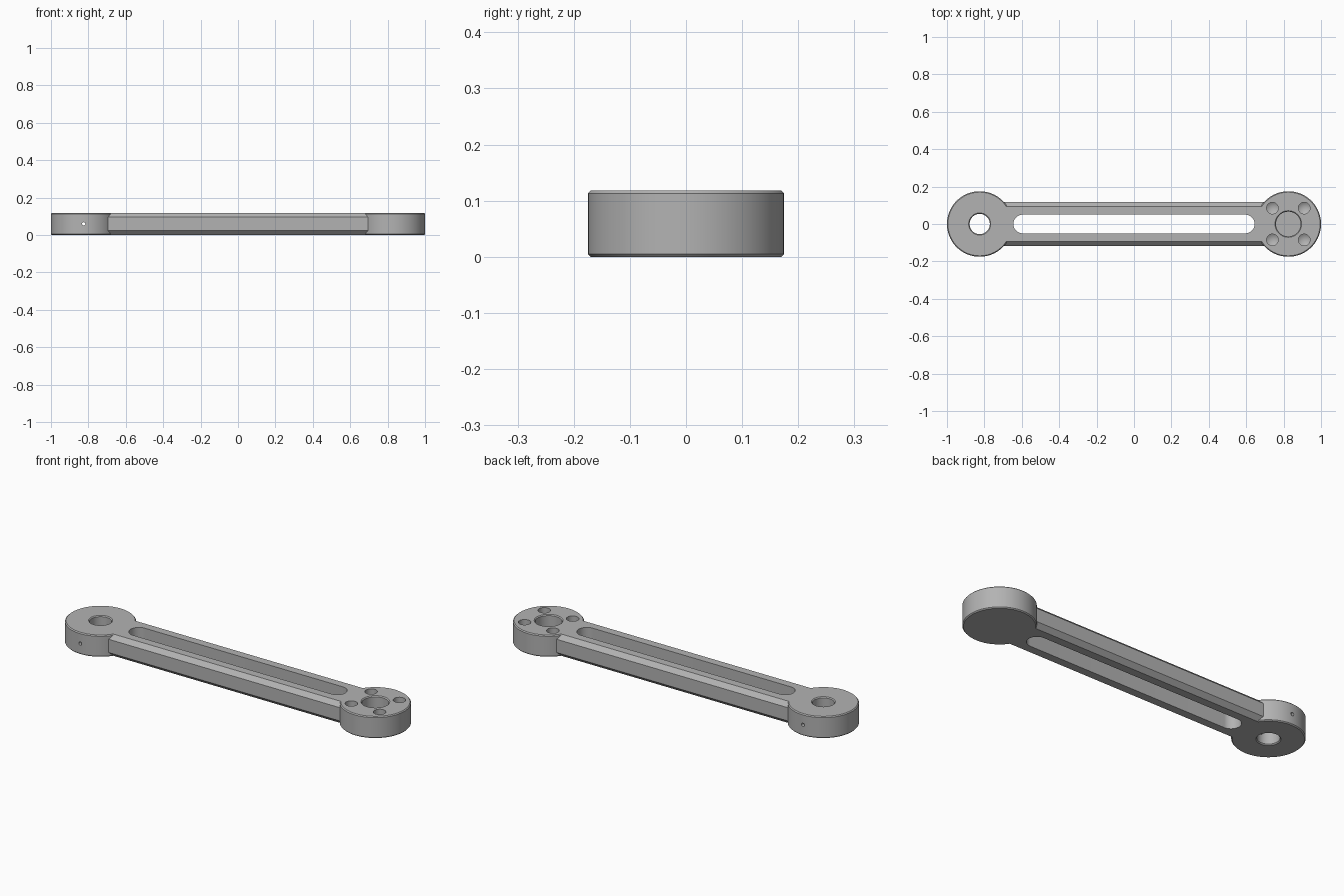
import bpy, bmesh
from math import cos, sin, pi, radians

cube = bpy.data.objects.get("Cube")
if cube:
    bpy.data.objects.remove(cube, do_unlink=True)

H = 0.118          # thickness
END = 0.825        # distance of each end boss from the middle
EDGE = 0.005       # small edge chamfer
HOLE, POCKET, SCREW = 0.054, 0.066, 0.031

metal = bpy.data.materials.new("grey metal")
metal.use_nodes = True
grey = (0.45, 0.45, 0.45, 1)
metal.diffuse_color = grey
metal.node_tree.nodes["Principled BSDF"].inputs["Base Color"].default_value = grey


def finish(name, bm):
    bmesh.ops.recalc_face_normals(bm, faces=bm.faces)
    mesh = bpy.data.meshes.new(name)
    bm.to_mesh(mesh)
    bm.free()
    mesh.materials.append(metal)
    obj = bpy.data.objects.new(name, mesh)
    bpy.context.collection.objects.link(obj)
    return obj


def lathe(name, profile, x, y=0, segments=96):
    """Closed turned solid from (radius, z) points, bottom to top."""
    bm = bmesh.new()
    rings = []
    for r, z in profile:
        n = segments if r else 1
        rings.append([bm.verts.new((x + r * cos(2 * pi * i / n),
                                    y + r * sin(2 * pi * i / n), z)) for i in range(n)])
    for a, b in zip(rings, rings[1:]):
        for i in range(segments):
            j = (i + 1) % segments
            low = [a[i], a[j]] if len(a) > 1 else [a[0]]
            bm.faces.new(low + [b[j], b[i]])
    for ring in (rings[0], rings[-1]):
        if len(ring) > 1:
            bm.faces.new(ring)
    return finish(name, bm)


def extrude(name, outline, offset):
    """Prism from a flat outline of 3D points."""
    bm = bmesh.new()
    face = bm.faces.new([bm.verts.new(p) for p in outline])
    new = bmesh.ops.extrude_face_region(bm, geom=[face])["geom"]
    bmesh.ops.translate(bm, vec=offset, verts=[v for v in new if isinstance(v, bmesh.types.BMVert)])
    return finish(name, bm)


def combine(target, tool, operation):
    mod = target.modifiers.new(tool.name, 'BOOLEAN')
    mod.operation, mod.object, mod.solver = operation, tool, 'EXACT'
    bpy.context.view_layer.objects.active = target
    bpy.ops.object.modifier_apply(modifier=mod.name)
    bpy.data.objects.remove(tool, do_unlink=True)


# Chamfered bar
W, C, L = 0.117, 0.023, 0.74
section = [(-W, C), (C - W, 0), (W - C, 0), (W, C), (W, H - C), (W - C, H), (C - W, H), (-W, H - C)]
arm = extrude("link_arm", [(-L, y, z) for y, z in section], (2 * L, 0, 0))

# Round end bosses
R = 0.175
boss = [(R - EDGE, 0), (R, EDGE), (R, H - EDGE), (R - EDGE, H)]
for side in (-1, 1):
    combine(arm, lathe("end_boss", boss, side * END), 'UNION')

# Long slot with round ends
r, half = 0.05, 0.595
slot = [(s * (half + r * sin(pi * i / 24)), s * -r * cos(pi * i / 24), -0.1)
        for s in (1, -1) for i in range(25)]
combine(arm, extrude("slot_cutter", slot, (0, 0, 0.4)), 'DIFFERENCE')

# Through hole with chamfered rims
through = [(HOLE + 2 * EDGE, -EDGE), (HOLE, EDGE), (HOLE, H - EDGE), (HOLE + 2 * EDGE, H + EDGE)]
combine(arm, lathe("shaft_hole_cutter", through, -END), 'DIFFERENCE')

# Blind pocket with a chamfered rim
pocket = [(POCKET, 0.05), (POCKET, H - EDGE), (POCKET + 2 * EDGE, H + EDGE)]
combine(arm, lathe("pocket_cutter", pocket, END), 'DIFFERENCE')

# Four drilled screw holes with conical bottoms
drill = [(0, 0.03), (SCREW, 0.05), (SCREW, H + EDGE)]
for sx in (-1, 1):
    for sy in (-1, 1):
        combine(arm, lathe("screw_hole_cutter", drill, END + sx * 0.085, sy * 0.085, 40), 'DIFFERENCE')

# Tiny cross hole for a set screw
pin = [(-END + 0.009 * cos(pi * i / 10), -0.3, H / 2 + 0.009 * sin(pi * i / 10)) for i in range(20)]
combine(arm, extrude("set_screw_cutter", pin, (0, 0.6, 0)), 'DIFFERENCE')

# Smooth round walls, crisp edges
bpy.ops.object.select_all(action='DESELECT')
arm.select_set(True)
bpy.context.view_layer.objects.active = arm
bpy.ops.object.shade_smooth_by_angle(angle=radians(25))
